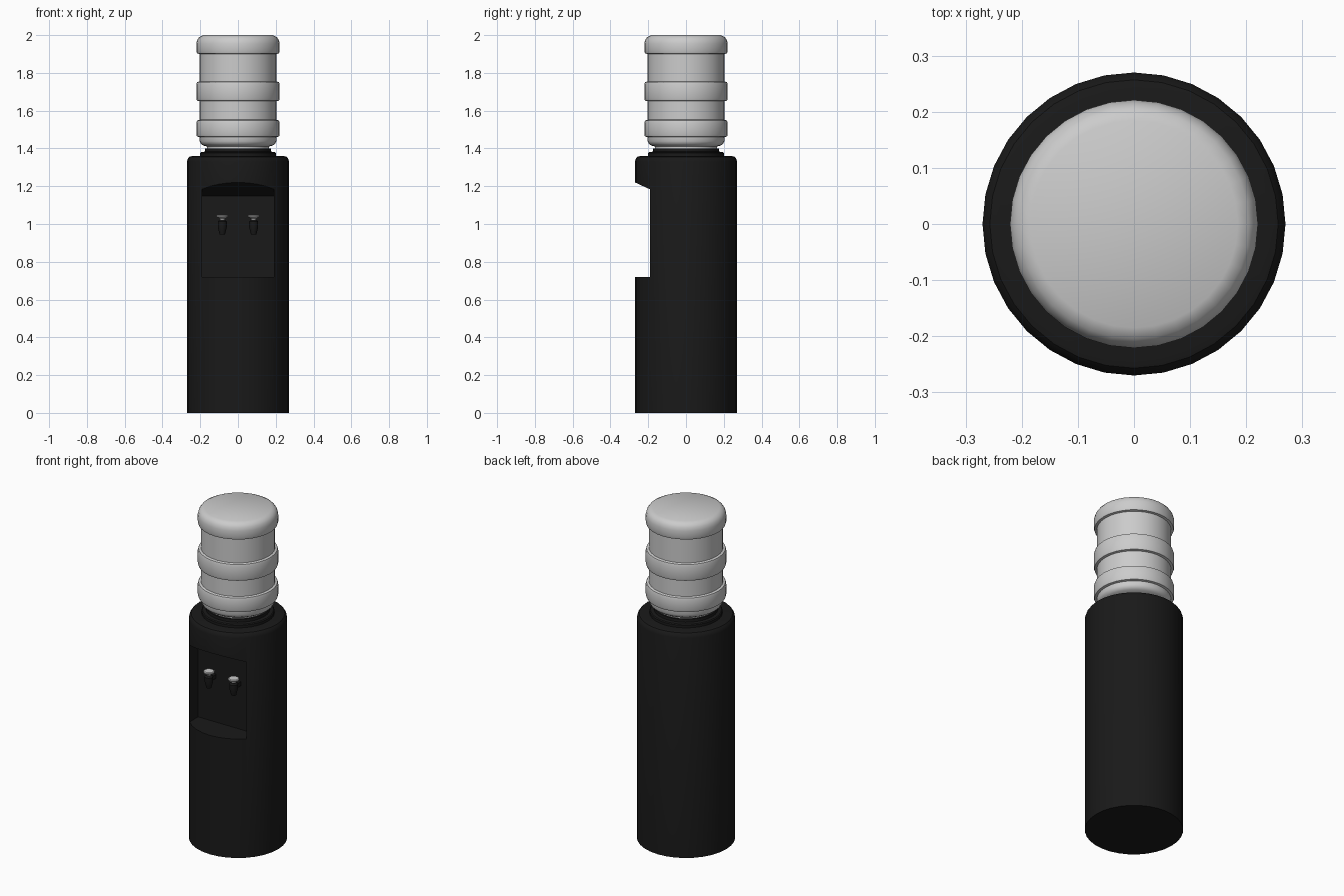
import bpy, bmesh, math

if "Cube" in bpy.data.objects:
    bpy.data.objects.remove(bpy.data.objects["Cube"])

black = bpy.data.materials.new("black_plastic")
black.diffuse_color = (0.01, 0.01, 0.01, 1)
black.use_nodes = True
black.node_tree.nodes["Principled BSDF"].inputs["Base Color"].default_value = black.diffuse_color


def finish(name, bm, mat=None, angle=35):
    bmesh.ops.recalc_face_normals(bm, faces=bm.faces)
    me = bpy.data.meshes.new(name)
    bm.to_mesh(me)
    bm.free()
    ob = bpy.data.objects.new(name, me)
    bpy.context.collection.objects.link(ob)
    if mat:
        me.materials.append(mat)
    if angle:
        smooth(ob, angle)
    return ob


def smooth(ob, angle=35):
    bpy.ops.object.select_all(action='DESELECT')
    ob.select_set(True)
    bpy.context.view_layer.objects.active = ob
    bpy.ops.object.shade_smooth_by_angle(angle=math.radians(angle))


def lathe(name, profile, mat=None, x=0, y=0, n=32, angle=35):
    """Revolve (radius, z) pairs about a vertical axis and cap both ends."""
    bm = bmesh.new()
    rings = [[bm.verts.new((x + r * math.cos(2 * math.pi * i / n),
                            y + r * math.sin(2 * math.pi * i / n), z))
              for i in range(n)] for r, z in profile]
    for a, b in zip(rings, rings[1:]):
        for i in range(n):
            j = (i + 1) % n
            bm.faces.new((a[i], a[j], b[j], b[i]))
    bm.faces.new(rings[0])
    bm.faces.new(rings[-1])
    return finish(name, bm, mat, angle)


def prism(name, outline, half_width, mat=None, x=0, angle=None):
    """Extrude a (y, z) outline along x."""
    bm = bmesh.new()
    face = bm.faces.new([bm.verts.new((x - half_width, y, z)) for y, z in outline])
    ext = bmesh.ops.extrude_face_region(bm, geom=[face])
    bmesh.ops.translate(bm, vec=(2 * half_width, 0, 0),
                        verts=[v for v in ext["geom"] if isinstance(v, bmesh.types.BMVert)])
    return finish(name, bm, mat, angle)


# cabinet with rounded top edge
cabinet = lathe("cabinet", [(0.27, 0), (0.27, 1.33), (0.266, 1.345),
                            (0.257, 1.356), (0.242, 1.36)], black, angle=None)

# dispensing niche cut into the front, with sloping ceiling
cutter = prism("niche_cutter", [(-0.35, 0.72), (-0.11, 0.72), (-0.11, 1.147),
                                (-0.27, 1.22), (-0.35, 1.256)], 0.19)
mod = cabinet.modifiers.new("niche", 'BOOLEAN')
mod.object = cutter
mod.operation = 'DIFFERENCE'
mod.solver = 'EXACT'
bpy.context.view_layer.objects.active = cabinet
cabinet.select_set(True)
bpy.ops.object.modifier_apply(modifier="niche")
bpy.data.objects.remove(cutter)
smooth(cabinet)

# collar that holds the bottle
lathe("collar", [(0.20, 1.355), (0.20, 1.375), (0.195, 1.38),
                 (0.176, 1.383), (0.175, 1.40)], black)

# bottle: neck, two ribs and a domed cap band
lathe("water_bottle", [
    (0.165, 1.39), (0.165, 1.41), (0.185, 1.416), (0.197, 1.425), (0.203, 1.438), (0.204, 1.46),
    (0.217, 1.463), (0.221, 1.475), (0.221, 1.535), (0.217, 1.548), (0.204, 1.552),
    (0.204, 1.65), (0.217, 1.653), (0.221, 1.665), (0.221, 1.738), (0.217, 1.751), (0.204, 1.755),
    (0.204, 1.90), (0.217, 1.903), (0.221, 1.915), (0.221, 1.955), (0.216, 1.975),
    (0.205, 1.99), (0.185, 2.0)], angle=40)

# pair of taps: spout, stem to the back wall, pale button
for side, x in (("left", -0.083), ("right", 0.083)):
    lathe(side + "_tap_spout", [(0.014, 0.945), (0.018, 0.96), (0.024, 0.985),
                                (0.024, 1.012), (0.016, 1.022)], black, x, -0.16, 16)
    prism(side + "_tap_stem", [(-0.16, 0.985), (-0.105, 0.985),
                               (-0.105, 1.01), (-0.16, 1.01)], 0.014, black, x)
    lathe(side + "_tap_button", [(0.012, 1.018), (0.014, 1.028), (0.030, 1.036),
                                 (0.031, 1.043), (0.027, 1.047)], None, x, -0.16, 16)
